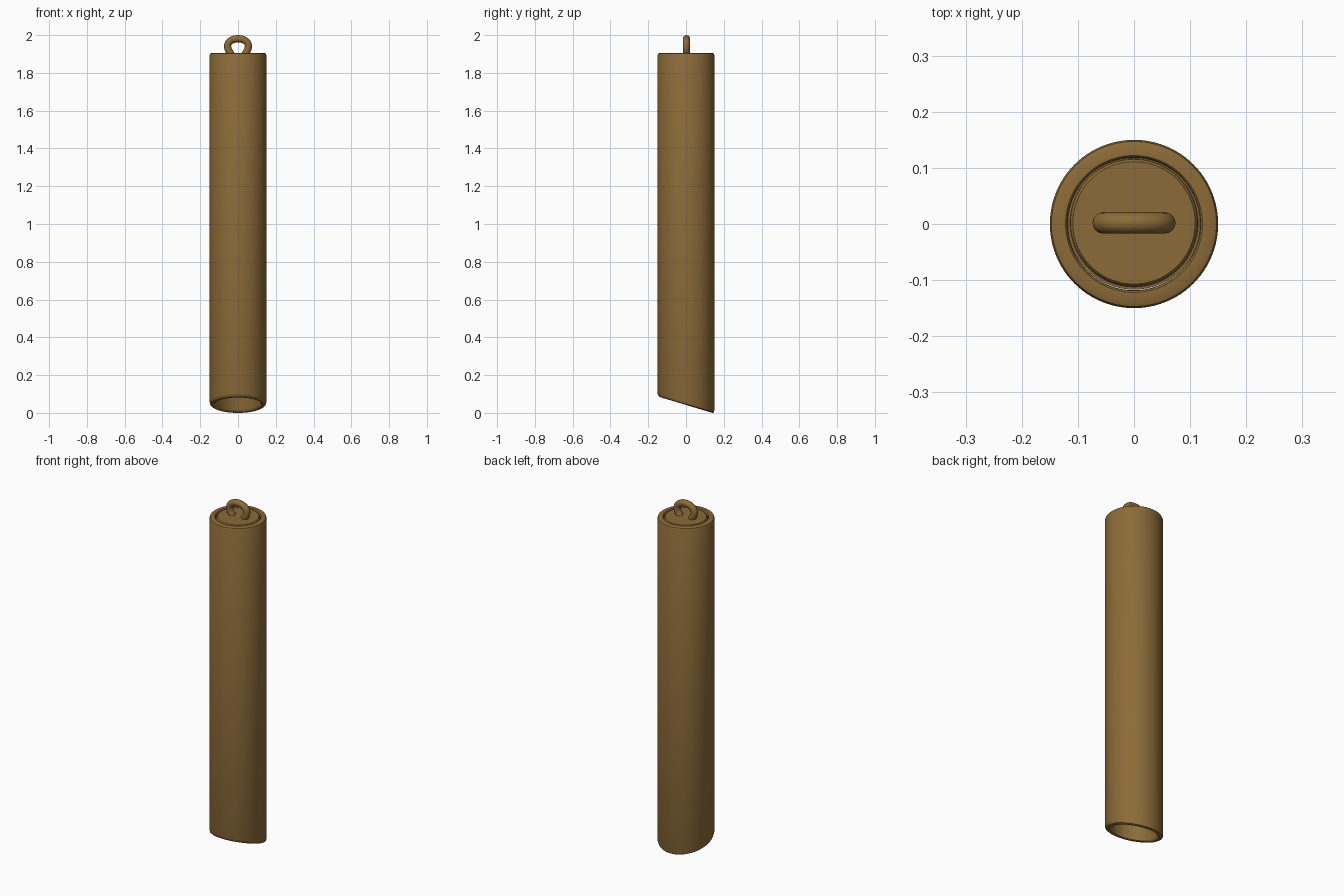
import bpy, bmesh, math

if "Cube" in bpy.data.objects:
    bpy.data.objects.remove(bpy.data.objects["Cube"])

brown = bpy.data.materials.new("bronze_brown")
brown.diffuse_color = (0.262, 0.147, 0.040, 1)
brown.use_nodes = True
brown.node_tree.nodes["Principled BSDF"].inputs["Base Color"].default_value = brown.diffuse_color


def finish(obj):
    obj.data.materials.append(brown)
    bpy.context.view_layer.objects.active = obj
    obj.select_set(True)
    bpy.ops.object.shade_smooth_by_angle(angle=math.radians(40))
    obj.select_set(False)


def lathe(name, profile, closed, cy=0.0, n=96):
    """Spin (radius, z, slant) points; slant tilts the height along y."""
    bm = bmesh.new()
    rings = []
    for r, z, slant in profile:
        ring = []
        for i in range(n):
            a = 2 * math.pi * i / n
            y = r * math.sin(a)
            ring.append(bm.verts.new((r * math.cos(a), y + cy, z - slant * y)))
        rings.append(ring)
    pairs = list(zip(rings, rings[1:]))
    if closed:
        pairs.append((rings[-1], rings[0]))
    else:
        bm.faces.new(rings[0])
        bm.faces.new(rings[-1])
    for a, b in pairs:
        for i in range(n):
            j = (i + 1) % n
            bm.faces.new((a[i], a[j], b[j], b[i]))
    bmesh.ops.recalc_face_normals(bm, faces=bm.faces)
    mesh = bpy.data.meshes.new(name)
    bm.to_mesh(mesh)
    bm.free()
    obj = bpy.data.objects.new(name, mesh)
    bpy.context.collection.objects.link(obj)
    finish(obj)


# Hollow tube: slanted open mouth at the bottom, rounded rims
S, TOP = 0.30, 1.905
lathe("tube", [
    (0.122, 0.055, S), (0.125, 0.046, S), (0.131, 0.042, S), (0.140, 0.042, S),
    (0.147, 0.047, S), (0.150, 0.058, S),
    (0.150, TOP - 0.010, 0), (0.147, TOP - 0.003, 0), (0.140, TOP, 0),
    (0.122, TOP, 0), (0.119, TOP - 0.003, 0), (0.118, TOP - 0.012, 0),
    (0.118, 1.70, 0), (0.122, 1.69, 0)], closed=True)

# Plug closing the top, leaving a fine groove around it
lathe("top_plug", [
    (0.119, 1.78, 0), (0.119, TOP - 0.012, 0), (0.114, TOP - 0.011, 0),
    (0.113, TOP - 0.004, 0), (0.109, TOP, 0)], closed=False, cy=0.002)

# Hanging loop: an open arc whose ends turn down into the plug
curve = bpy.data.curves.new("hanging_loop", "CURVE")
curve.dimensions = "3D"
curve.bevel_depth = 0.019
curve.bevel_resolution = 6
curve.use_fill_caps = True
path = [(0.034, 1.885)]
for i in range(41):
    a = math.radians(-42 + 264 * i / 40)
    path.append((0.055 * math.cos(a), 1.943 + 0.038 * math.sin(a)
                 if a > 0 and a < math.pi else 1.943 + 0.055 * math.sin(a)))
path.append((-0.034, 1.885))
spline = curve.splines.new("POLY")
spline.points.add(len(path) - 1)
for p, (x, z) in zip(spline.points, path):
    p.co = (x, 0.002, z, 1)
tmp = bpy.data.objects.new("loop_path", curve)
bpy.context.collection.objects.link(tmp)
mesh = bpy.data.meshes.new_from_object(tmp.evaluated_get(bpy.context.evaluated_depsgraph_get()))
bpy.data.objects.remove(tmp)
loop = bpy.data.objects.new("hanging_loop", mesh)
bpy.context.collection.objects.link(loop)
finish(loop)
